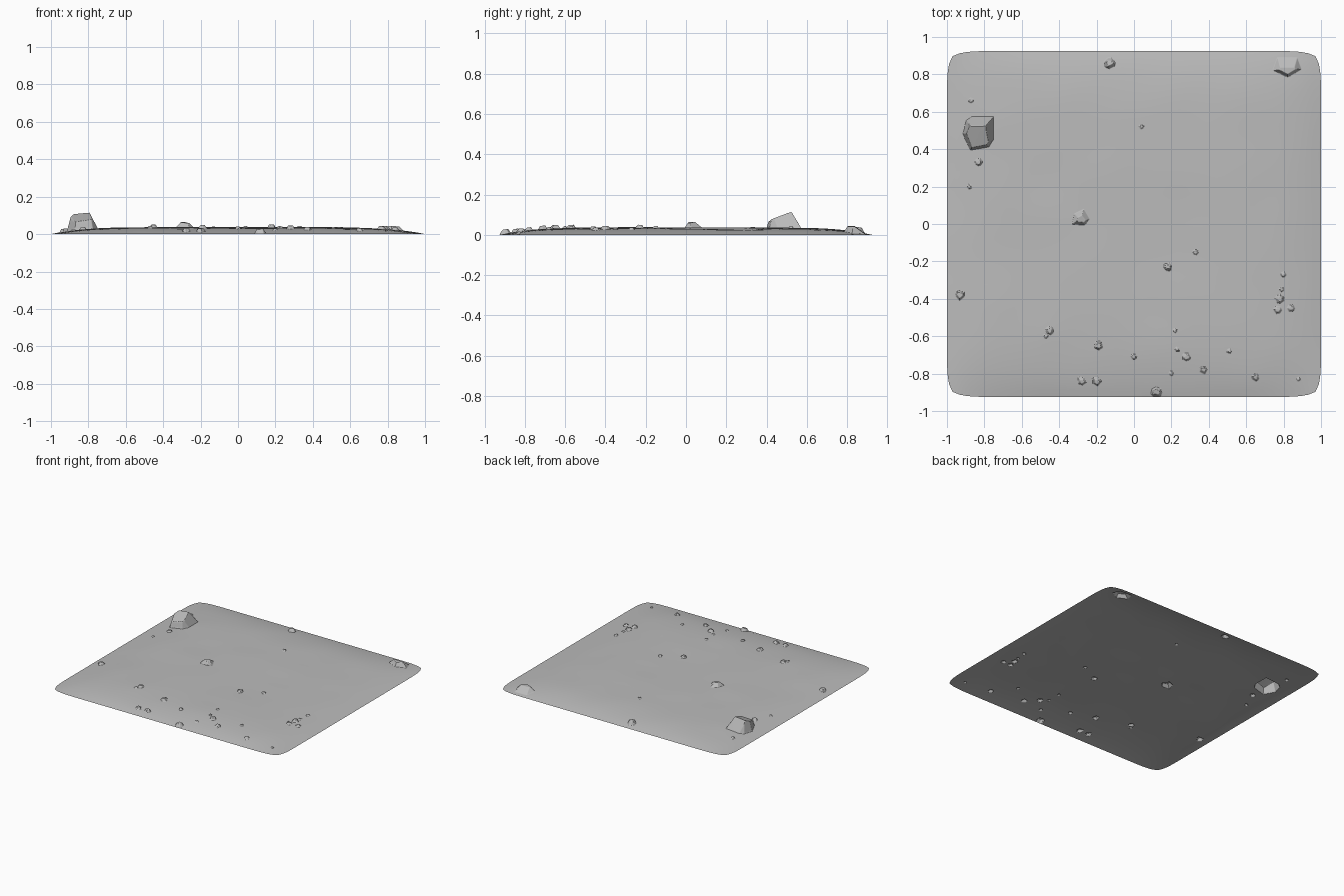
import bpy
import bmesh
import math
import random
from mathutils import Vector, noise

random.seed(4)
HALF_DEPTH = 0.925

if "Cube" in bpy.data.objects:
    bpy.data.objects.remove(bpy.data.objects["Cube"], do_unlink=True)


def make_material(name, color):
    material = bpy.data.materials.new(name)
    material.use_nodes = True
    material.diffuse_color = color
    material.node_tree.nodes["Principled BSDF"].inputs["Base Color"].default_value = color
    return material


class Stone:
    """A faceted stone: the lowest of a tilted top plane and steep side planes."""

    def __init__(self, x, y, radius, height, tilt=(0, 0), sides=None):
        self.x, self.y, self.radius = x, y, radius
        self.planes = [(tilt[0], tilt[1], height)]
        if sides is None:
            sides = random_sides(radius, height)
        for degrees, reach, slope in sides:
            angle = math.radians(degrees)
            self.planes.append((-slope * math.cos(angle), -slope * math.sin(angle), slope * reach))

    def distance(self, x, y):
        return math.hypot(x - self.x, y - self.y)

    def height_at(self, x, y):
        if self.distance(x, y) > self.radius * 1.5:
            return 0
        dx, dy = x - self.x, y - self.y
        return max(0, min(a * dx + b * dy + c for a, b, c in self.planes))


def random_sides(radius, height):
    count = random.choice((5, 6, 7))
    turn = random.uniform(0, 360)
    sides = []
    for i in range(count):
        degrees = turn + (i + random.uniform(-0.2, 0.2)) * 360 / count
        reach = radius * random.uniform(0.85, 1)
        slope = height / radius * random.uniform(1.5, 3.5)
        sides.append((degrees, reach, slope))
    return sides


# Large boulder, with a top that rises towards the back
boulder_sides = [(0, 0.08, 2), (-30, 0.085, 4), (-80, 0.085, 4), (-155, 0.08, 4),
                 (165, 0.08, 4), (125, 0.09, 3), (90, 0.085, 1.7)]
boulder = Stone(-0.83, 0.49, 0.09, 0.075, (0, 0.38), boulder_sides)

# Medium stones
corner_sides = [(-115, 0.04, 2), (-60, 0.04, 2), (20, 0.07, 1), (90, 0.06, 0.6), (160, 0.07, 1)]
medium_stones = [
    Stone(-0.285, 0.03, 0.04, 0.026, (-0.1, 0.1)),
    Stone(0.82, 0.83, 0.07, 0.031, (0, 0.1), corner_sides),
    Stone(-0.13, 0.86, 0.03, 0.025),
    Stone(0.12, -0.9, 0.03, 0.022),
]

# Scattered pebbles: x, y, radius
pebbles = [
    (0.04, 0.52, 0.013), (-0.83, 0.33, 0.02), (-0.88, 0.2, 0.012), (-0.87, 0.66, 0.014),
    (-0.93, -0.38, 0.024), (0.18, -0.23, 0.022), (0.33, -0.15, 0.015), (0.8, -0.27, 0.015),
    (0.78, -0.4, 0.024), (0.77, -0.46, 0.02), (0.84, -0.45, 0.02), (0.79, -0.35, 0.012),
    (-0.45, -0.57, 0.022), (-0.47, -0.6, 0.013), (-0.19, -0.65, 0.024), (0, -0.71, 0.015),
    (0.22, -0.57, 0.012), (0.28, -0.71, 0.023), (0.37, -0.78, 0.02), (0.51, -0.68, 0.013),
    (0.23, -0.67, 0.012), (0.65, -0.82, 0.02), (-0.28, -0.84, 0.022), (-0.2, -0.84, 0.022),
    (0.88, -0.83, 0.011), (0.2, -0.8, 0.013),
]
small_stones = [Stone(x, y, radius, radius * 0.7) for x, y, radius in pebbles]
stones = [boulder] + medium_stones + small_stones


def ground_height(u, v):
    """Low plateau that slopes to nothing at its rim."""
    rise = (1 - abs(u) ** 6) * (1 - abs(v) ** 6)
    ripple = noise.noise(Vector((u * 4, v * 4, 0.5)))
    return rise * (0.036 + 0.003 * ripple)


def rounded_outline(u, v):
    x = u * (1 - 0.03 * abs(v) ** 20)
    y = v * HALF_DEPTH * (1 - 0.03 * abs(u) ** 20)
    return x, y


# Ground sheet, refined only around the stones
bm = bmesh.new()
bmesh.ops.create_grid(bm, x_segments=50, y_segments=46, size=1)
cell = 0.04
for level in range(4):
    edges = set()
    for face in bm.faces:
        center = face.calc_center_median()
        x, y = center.x, center.y * HALF_DEPTH
        if any(s.distance(x, y) < s.radius * 1.25 + cell for s in stones):
            edges.update(face.edges)
    bmesh.ops.subdivide_edges(bm, edges=list(edges), cuts=1, use_grid_fill=True)
    cell /= 2

# Raise the plateau and push the stones up out of it
for vert in bm.verts:
    u, v = vert.co.x, vert.co.y
    x, y = rounded_outline(u, v)
    z = ground_height(u, v) + max(s.height_at(x, y) for s in stones)
    if max(abs(u), abs(v)) > 0.9999:
        z = 0
    vert.co = (x, y, z)
bmesh.ops.recalc_face_normals(bm, faces=bm.faces)
if sum(face.normal.z for face in bm.faces) < 0:
    bmesh.ops.reverse_faces(bm, faces=bm.faces)

mesh = bpy.data.meshes.new("rocky_ground")
bm.to_mesh(mesh)
bm.free()
mesh.materials.append(make_material("stone grey", (0.5, 0.5, 0.5, 1)))
ground = bpy.data.objects.new("rocky_ground", mesh)
bpy.context.collection.objects.link(ground)

bpy.ops.object.select_all(action="DESELECT")
ground.select_set(True)
bpy.context.view_layer.objects.active = ground
bpy.ops.object.shade_smooth_by_angle(angle=math.radians(40))
